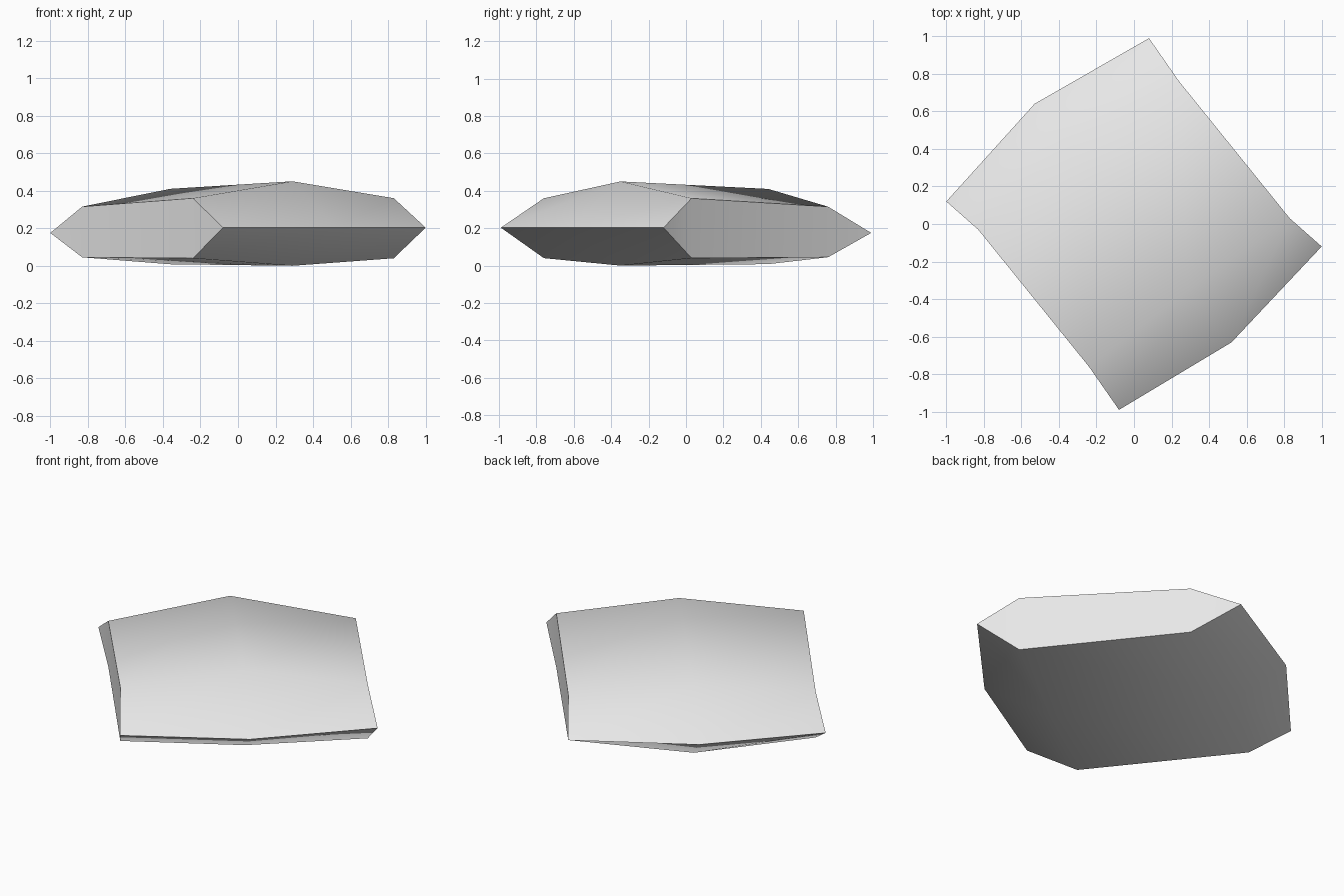
import bpy, bmesh, math

cube = bpy.data.objects.get("Cube")
if cube:
    bpy.data.objects.remove(cube, do_unlink=True)

# Plain grey surface
grey = bpy.data.materials.new("plain grey")
grey.use_nodes = True
colour = (0.8, 0.8, 0.8, 1)
grey.diffuse_color = colour
grey.node_tree.nodes["Principled BSDF"].inputs["Base Color"].default_value = colour


def make_ring(bm, plan, tips, tops, bottoms):
    """Six-sided section: front tip, two upper points, back tip, two lower points."""
    front, inner_front, inner_back, back = plan
    points = [
        (*front, tips[0]), (*inner_front, tops[0]), (*inner_back, tops[1]),
        (*back, tips[1]), (*inner_back, bottoms[1]), (*inner_front, bottoms[0]),
    ]
    return [bm.verts.new(p) for p in points]


# Plan outlines; the right end is the left end turned half way round
left_plan = [(-0.08, -0.99), (-0.24, -0.76), (-0.83, -0.03), (-1.0, 0.12)]
middle_plan = [(0.52, -0.63), (0.29, -0.35), (-0.36, 0.44), (-0.53, 0.64)]
right_plan = [(-x, -y) for x, y in reversed(left_plan)]
end_heights = [(0.203, 0.175), (0.36, 0.315), (0.04, 0.045)]
middle_heights = [(0.203, 0.178), (0.45, 0.41), (0.0, 0.008)]

bm = bmesh.new()
rings = [
    make_ring(bm, left_plan, *end_heights),
    make_ring(bm, middle_plan, *middle_heights),
    make_ring(bm, right_plan, *end_heights),
]

# Faceted skin between neighbouring sections
for a, b in zip(rings, rings[1:]):
    for i in range(len(a)):
        j = (i + 1) % len(a)
        bm.faces.new((a[i], a[j], b[j], b[i]))

# End caps: a middle panel with a pointed panel on each side
for ring in (rings[0], rings[-1]):
    front, top_front, top_back, back, low_back, low_front = ring
    bm.faces.new((front, top_front, low_front))
    bm.faces.new((top_front, top_back, low_back, low_front))
    bm.faces.new((top_back, back, low_back))

bmesh.ops.recalc_face_normals(bm, faces=bm.faces)
mesh = bpy.data.meshes.new("faceted_slab")
bm.to_mesh(mesh)
bm.free()
mesh.materials.append(grey)

slab = bpy.data.objects.new("faceted_slab", mesh)
bpy.context.collection.objects.link(slab)
bpy.context.view_layer.objects.active = slab
slab.select_set(True)
bpy.ops.object.shade_smooth_by_angle(angle=math.radians(48))
